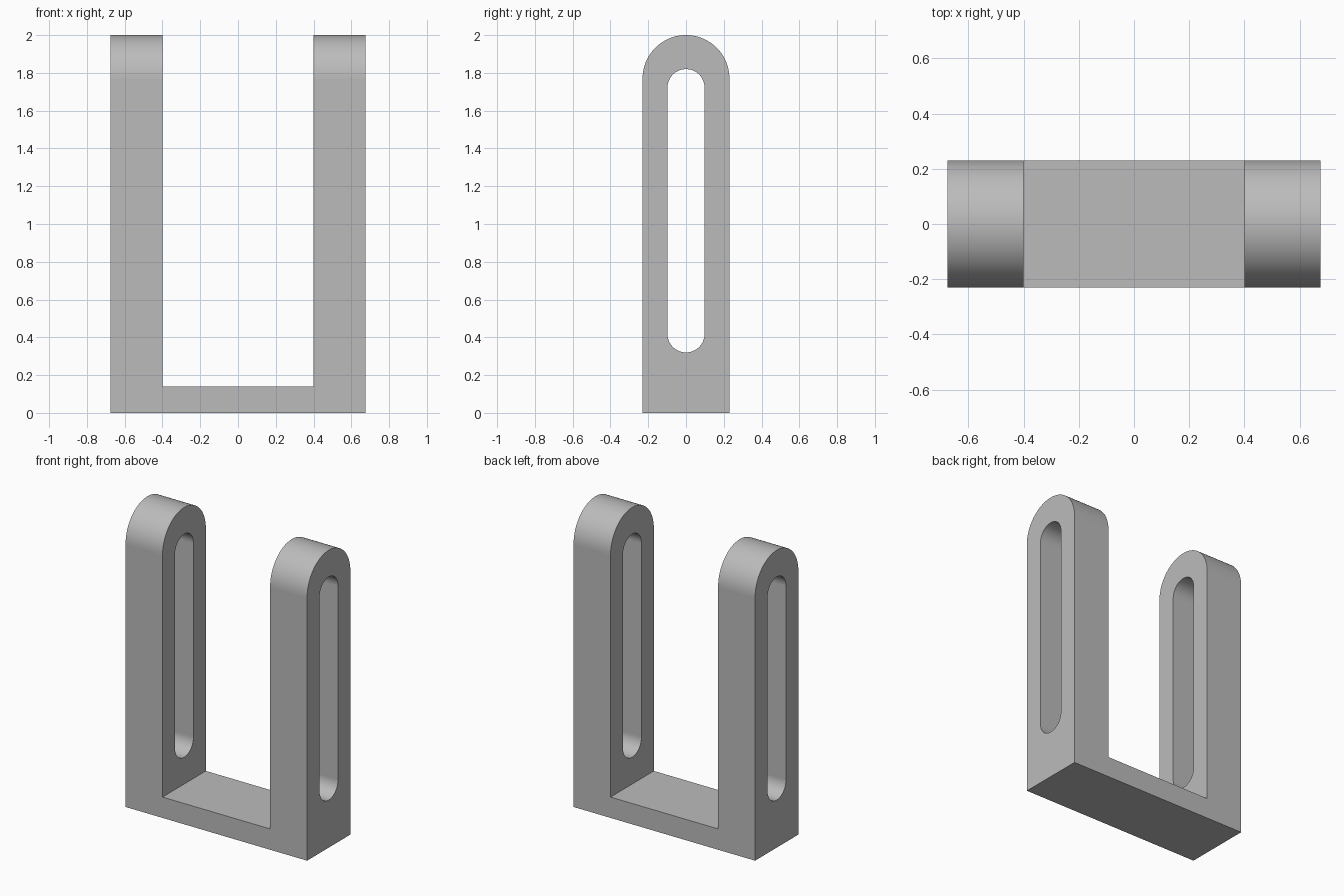
import bpy
import bmesh
import math

if "Cube" in bpy.data.objects:
    bpy.data.objects.remove(bpy.data.objects["Cube"])

# Main sizes
HALF_WIDTH, HALF_GAP, HALF_DEPTH = 0.675, 0.4, 0.23
HEIGHT, BASE_TOP = 2.0, 0.14
SLOT_RADIUS, SLOT_BOTTOM, SLOT_TOP = 0.098, 0.32, 1.82
ARC_STEPS = 48

grey = bpy.data.materials.new("plain_grey")
grey.use_nodes = True
colour = (0.5, 0.5, 0.5, 1)
grey.diffuse_color = colour
shader = grey.node_tree.nodes["Principled BSDF"]
shader.inputs["Base Color"].default_value = colour
shader.inputs["Roughness"].default_value = 0.6


def prism(name, outline, offset):
    """Extrude a closed outline of points symmetrically along the offset axis."""
    bm = bmesh.new()
    start = [[c - d / 2 for c, d in zip(p, offset)] for p in outline]
    face = bm.faces.new([bm.verts.new(p) for p in start])
    moved = bmesh.ops.extrude_face_region(bm, geom=[face])["geom"]
    bmesh.ops.translate(bm, vec=offset,
                        verts=[g for g in moved if isinstance(g, bmesh.types.BMVert)])
    bmesh.ops.recalc_face_normals(bm, faces=bm.faces)
    mesh = bpy.data.meshes.new(name)
    bm.to_mesh(mesh)
    bm.free()
    mesh.materials.append(grey)
    obj = bpy.data.objects.new(name, mesh)
    bpy.context.collection.objects.link(obj)
    return obj


def half_circle(radius, centre_z, start):
    return [(0, radius * math.cos(start + math.pi * i / ARC_STEPS),
             centre_z + radius * math.sin(start + math.pi * i / ARC_STEPS))
            for i in range(ARC_STEPS + 1)]


def cut(target, tool, operation):
    """Apply a boolean and remove its helper."""
    tool.hide_render = True
    mod = target.modifiers.new(operation.title(), "BOOLEAN")
    mod.operation, mod.object, mod.solver = operation, tool, "EXACT"
    bpy.context.view_layer.objects.active = target
    bpy.ops.object.modifier_apply(modifier=mod.name)
    bpy.data.objects.remove(tool)


# U-shaped blank, left deep so the side outline trims it
right_half = [(HALF_WIDTH, 0), (HALF_WIDTH, HEIGHT + 0.1),
              (HALF_GAP, HEIGHT + 0.1), (HALF_GAP, BASE_TOP)]
u_outline = right_half + [(-x, z) for x, z in reversed(right_half)]
bracket = prism("slotted_bracket", [(x, 0, z) for x, z in u_outline], (0, 1, 0))

# Side outline with round arm tops
side = half_circle(HALF_DEPTH, HEIGHT - HALF_DEPTH, 0)
side += [(0, -HALF_DEPTH, -0.1), (0, HALF_DEPTH, -0.1)]
cut(bracket, prism("side_outline", side, (2, 0, 0)), "INTERSECT")

# Long slot through both arms
slot = half_circle(SLOT_RADIUS, SLOT_TOP - SLOT_RADIUS, 0)
slot += half_circle(SLOT_RADIUS, SLOT_BOTTOM + SLOT_RADIUS, math.pi)
cut(bracket, prism("slot_cutter", slot, (2, 0, 0)), "DIFFERENCE")

# Smooth the curved faces, keep the planes flat
for poly in bracket.data.polygons:
    poly.use_smooth = max(abs(c) for c in poly.normal) < 0.9999
